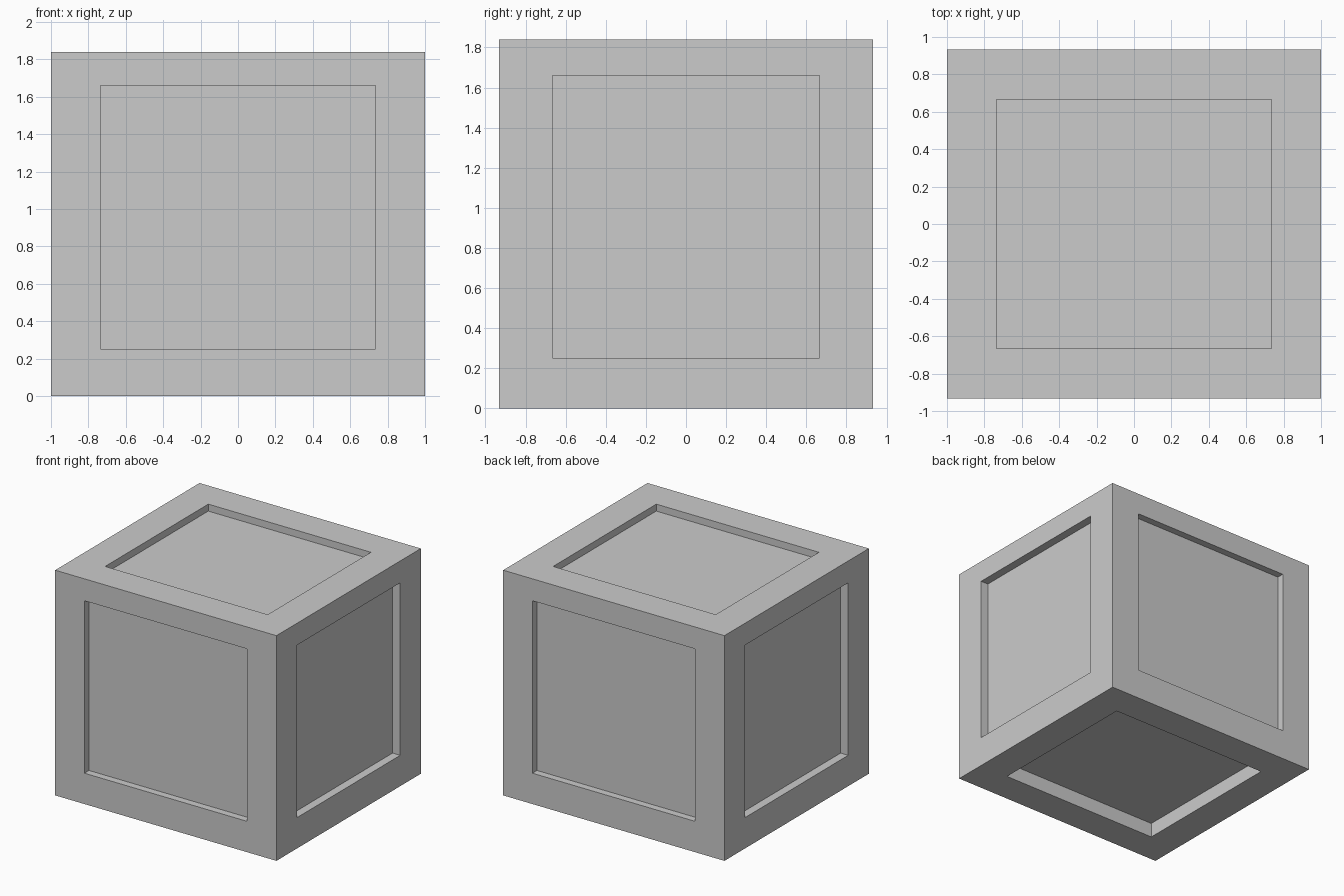
import bpy
import bmesh

if "Cube" in bpy.data.objects:
    bpy.data.objects.remove(bpy.data.objects["Cube"])

# Outer bounds, panel opening bounds and recessed floor positions per axis
outer = [(-1.0, 1.0), (-0.932, 0.932), (0.0, 1.84)]
panel = [(-0.735, 0.735), (-0.666, 0.666), (0.252, 1.661)]
floor = [(-0.931, 0.931), (-0.873, 0.873), (0.121, 1.783)]

bm = bmesh.new()
bmesh.ops.create_cube(bm, size=2)


def place(face, axis, side, depth):
    """Fit a panel face to the opening bounds at the given depth."""
    for v in face.verts:
        for i in range(3):
            s = side if i == axis else int(v.co[i] > 0)
            v.co[i] = depth[i][s] if i == axis else panel[i][s]


# Inset every side and push its panel inwards
sides = []
for f in bm.faces:
    axis = max(range(3), key=lambda i: abs(f.normal[i]))
    sides.append((f, axis, int(f.normal[axis] > 0)))

panels = []
for f, axis, side in sides:
    bmesh.ops.inset_individual(bm, faces=[f], thickness=0.25)
    rim = f
    bmesh.ops.inset_individual(bm, faces=[rim], thickness=0.1)
    panels.append((rim, axis, side))

# Opening rims, then recessed floors
corners = [v for v in bm.verts if all(abs(abs(c) - 1) < 1e-4 for c in v.co)]
for f, axis, side in panels:
    inner = set(f.verts)
    ring = {e.other_vert(v) for v in inner for e in v.link_edges} - inner
    for v in ring:
        for i in range(3):
            s = int(v.co[i] > 0)
            v.co[i] = outer[i][side] if i == axis else panel[i][s]
    place(f, axis, side, floor)

# Outer corners
for v in corners:
    for i in range(3):
        v.co[i] = outer[i][int(v.co[i] > 0)]

bmesh.ops.recalc_face_normals(bm, faces=bm.faces)
mesh = bpy.data.meshes.new("crate")
bm.to_mesh(mesh)
bm.free()
bpy.context.collection.objects.link(bpy.data.objects.new("crate", mesh))
